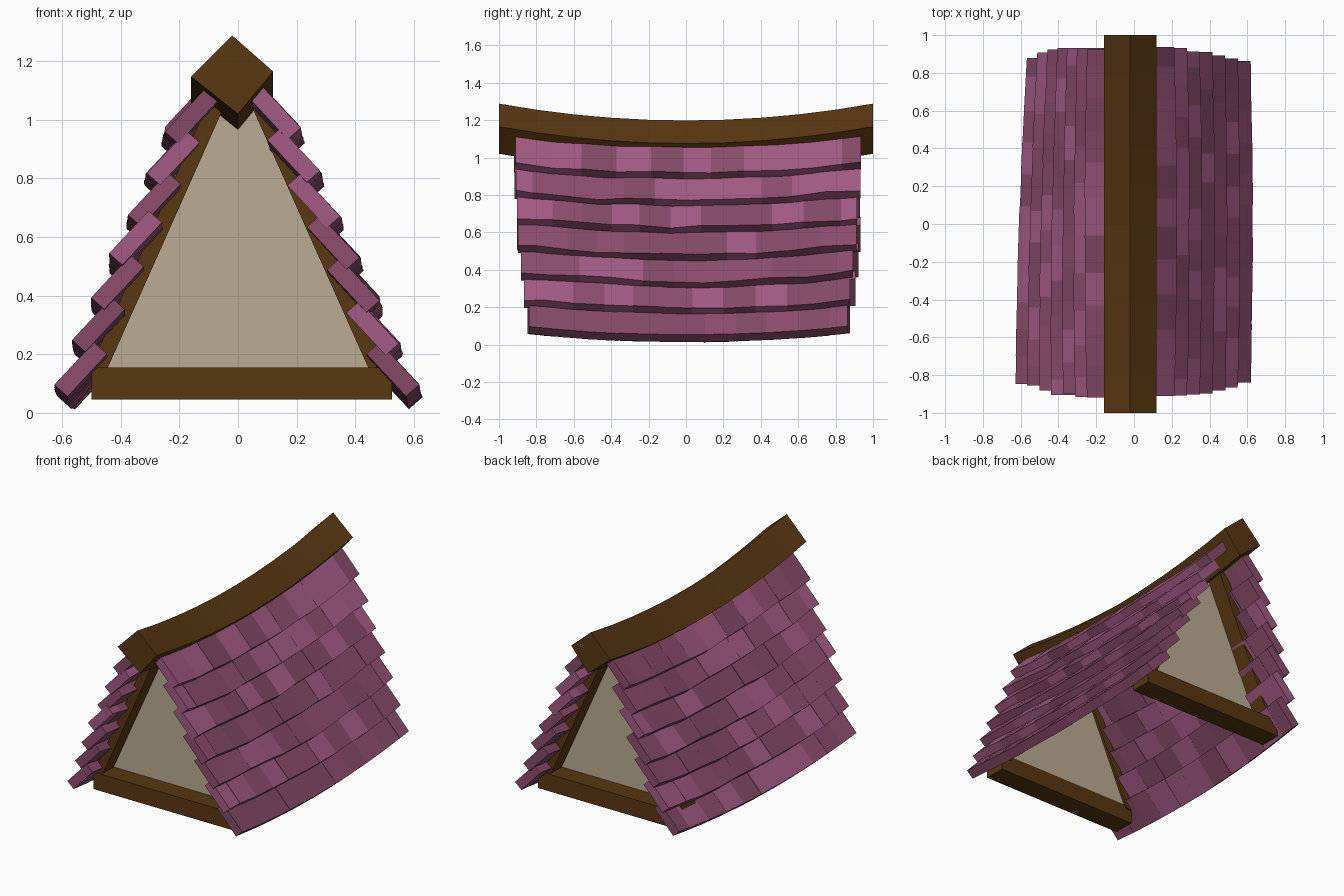
import bpy, bmesh, random
from mathutils import Vector

if "Cube" in bpy.data.objects:
    bpy.data.objects.remove(bpy.data.objects["Cube"])

random.seed(4)


def material(name, rgb):
    m = bpy.data.materials.new(name)
    m.diffuse_color = (*rgb, 1)
    m.use_nodes = True
    m.node_tree.nodes["Principled BSDF"].inputs["Base Color"].default_value = m.diffuse_color
    return m


WOOD = material("dark_wood", (0.10, 0.038, 0.006))
PLASTER = material("plaster", (0.50, 0.41, 0.29))
PINKS = [material("tile_light", (0.37, 0.105, 0.235)),
         material("tile_mid", (0.27, 0.075, 0.155)),
         material("tile_dark", (0.235, 0.068, 0.138))]


def loft(bm, rings, mat=0):
    """Closed skin through a list of equal-size rings, capped at both ends."""
    vs = [[bm.verts.new(p) for p in ring] for ring in rings]
    n = len(vs[0])
    faces = [bm.faces.new(vs[0]), bm.faces.new(vs[-1][::-1])]
    for a, b in zip(vs, vs[1:]):
        for i in range(n):
            faces.append(bm.faces.new((a[i], b[i], b[(i + 1) % n], a[(i + 1) % n])))
    for f in faces:
        f.material_index = mat


def finish(bm, name, mats):
    bmesh.ops.recalc_face_normals(bm, faces=bm.faces[:])
    me = bpy.data.meshes.new(name)
    bm.to_mesh(me)
    bm.free()
    for m in mats:
        me.materials.append(m)
    ob = bpy.data.objects.new(name, me)
    bpy.context.collection.objects.link(ob)
    return ob


def prism(name, profile, y0, y1, mat):
    bm = bmesh.new()
    loft(bm, [[(x, y, z) for x, z in profile] for y in (y0, y1)])
    return finish(bm, name, [mat])


# sagging ridge beam with a diamond section
bm = bmesh.new()
diamond = [(-0.02, 1.288), (0.12, 1.165), (0.0, 1.02), (-0.16, 1.147)]
rings = []
for i in range(11):
    y = -1 + 0.2 * i
    rings.append([(x, y, z - 0.09 * (1 - y * y)) for x, z in diamond])
loft(bm, rings)
finish(bm, "ridge_beam", [WOOD])

# gable frames and panels at both ends
for end, s in (("front", -1), ("back", 1)):
    prism(end + "_tie_beam", [(-0.5, 0.045), (0.525, 0.045), (0.525, 0.155), (-0.5, 0.155)],
          s * 0.76, s * 0.62, WOOD)
    for side, k in (("left", -1), ("right", 1)):
        rafter = [(0.045, 1.05), (0.455, 0.13), (0.515, 0.13), (0.105, 1.05)]
        prism(f"{end}_{side}_rafter", [(k * x, z) for x, z in rafter],
              s * 0.745, s * 0.61, WOOD)
    prism(end + "_gable_panel", [(-0.48, 0.09), (0.48, 0.09), (0.06, 1.05), (-0.06, 1.05)],
          s * 0.635, s * 0.625, PLASTER)

# overlapping tile courses, sagging in the middle
ROWS = 7


def tile_ring(r, side, y, v_shift, phase):
    """Tile cross-section (xz rectangle) of course r at position y along the roof."""
    t = r / (ROWS - 1)
    bulge = 1 - (y / 0.9) ** 2
    wave = 0 if r == ROWS - 1 else 0.008 * (random.random() - 0.5) + v_shift * phase
    up = Vector((0.09 + 0.067 * r - 0.012 + 0.012 * bulge,
                 1.11 - 0.144 * r - 0.05 * bulge + wave))
    down, inward = Vector((0.135, -0.145)), Vector((-0.045, -0.04))
    ring = []
    for p in (up, up + down, up + down + inward, up + inward):
        x = p.x
        if side < 0:
            x = -x - 0.035 + 0.055 * t + 0.035 * y * t
        ring.append((x, y, p.y))
    return ring


for name, side in (("left", -1), ("right", 1)):
    bm = bmesh.new()
    for r in range(ROWS):
        t = r / (ROWS - 1)
        half = 0.915 - 0.075 * t * t
        lo = -half + random.uniform(-0.008, 0.008)
        hi = half + 0.015 + random.uniform(-0.008, 0.008)
        if side < 0:
            hi += 0.03 * t
        # uneven tile widths, staggered on alternate courses
        widths = [random.uniform(0.85, 1.15) for _ in range(11)]
        widths[0 if r % 2 else -1] *= 0.55
        total = sum(widths)
        ys = [lo]
        for w in widths:
            ys.append(ys[-1] + w / total * (hi - lo))
        drop = [random.uniform(-0.008, 0.008) for _ in ys]
        edges = [tile_ring(r, side, y, 1, d) for y, d in zip(ys, drop)]
        for a, b in zip(edges, edges[1:]):
            lift = Vector((side * 0.7, 0, 0.7)) * random.uniform(0, 0.004)
            tone = random.choices((0, 1, 2), (3, 4, 3))[0]
            loft(bm, [[Vector(p) + lift for p in ring] for ring in (a, b)], tone)
    finish(bm, name + "_roof_tiles", PINKS)
